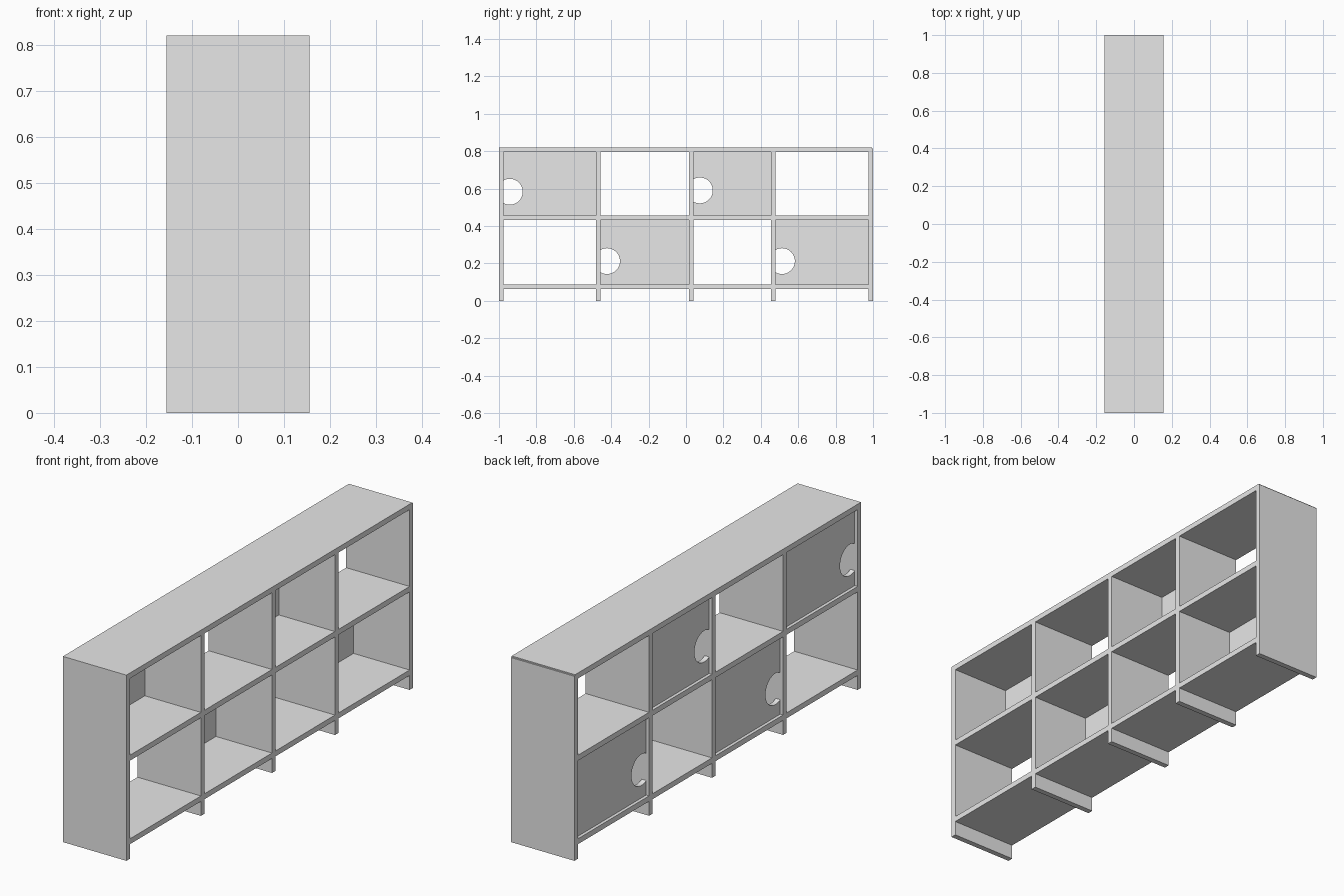
import bpy
import bmesh
from mathutils import Matrix, Vector

if "Cube" in bpy.data.objects:
    bpy.data.objects.remove(bpy.data.objects["Cube"], do_unlink=True)

GREY = (0.8, 0.8, 0.8, 1)
grey = bpy.data.materials.new("light grey board")
grey.use_nodes = True
grey.diffuse_color = GREY
grey.node_tree.nodes["Principled BSDF"].inputs["Base Color"].default_value = GREY

DEPTH = 0.155   # half the depth
BOARD = 0.024   # board thickness
HEIGHT = 0.82


def add_object(name, bm):
    bmesh.ops.recalc_face_normals(bm, faces=bm.faces)
    mesh = bpy.data.meshes.new(name)
    bm.to_mesh(mesh)
    bm.free()
    mesh.materials.append(grey)
    obj = bpy.data.objects.new(name, mesh)
    bpy.context.collection.objects.link(obj)
    return obj


def box(name, low, high):
    low, high = Vector(low), Vector(high)
    bm = bmesh.new()
    bmesh.ops.create_cube(bm, size=1, matrix=Matrix.Translation((low + high) / 2)
                          @ Matrix.Diagonal((*(high - low), 1)))
    return add_object(name, bm)


# Uprights run to the floor, so their lower ends act as the feet
uprights = [-1, -0.48, 0.016, 0.455, 1 - BOARD]
shelves = [0.064, 0.433, HEIGHT - BOARD]

box("right_end_panel", (-DEPTH, -1, 0), (DEPTH, -1 + BOARD, shelves[2]))
box("left_end_panel", (-DEPTH, 1 - BOARD, 0), (DEPTH, 1, HEIGHT - 0.005))
for i, y in enumerate(uprights[1:-1]):
    box(f"divider_{i + 1}", (-DEPTH, y, 0), (DEPTH, y + BOARD, shelves[2]))

# Top board, and shelves fitted between the uprights
box("top_board", (-DEPTH, -1, shelves[2]), (DEPTH, 0.995, HEIGHT))
for name, z in zip(("bottom_shelf", "middle_shelf"), shelves):
    for i in range(4):
        box(f"{name}_{i + 1}", (-DEPTH, uprights[i] + BOARD, z),
            (DEPTH, uprights[i + 1], z + BOARD))


# Doors in a checker pattern, each with a round finger hole cut by its edge
def door(column, row, hole_z):
    y0, y1 = uprights[column] + BOARD, uprights[column + 1]
    z0, z1 = shelves[row] + BOARD, shelves[row + 1]
    x0 = -DEPTH + 0.014
    panel = box(f"door_{column + 1}", (x0, y0, z0), (x0 + 0.022, y1, z1))
    bm = bmesh.new()
    place = Matrix.Translation((x0, y0 + 0.034, hole_z)) @ Matrix.Rotation(1.5707963, 4, "Y")
    bmesh.ops.create_cone(bm, cap_ends=True, segments=48, radius1=0.069,
                          radius2=0.069, depth=0.2, matrix=place)
    cutter = add_object(f"finger_hole_cutter_{column + 1}", bm)
    cutter.hide_render = True
    cutter.hide_set(True)
    cut = panel.modifiers.new("finger hole", "BOOLEAN")
    cut.operation = "DIFFERENCE"
    cut.solver = "EXACT"
    cut.object = cutter
    # Apply the cut and drop the helper
    bpy.context.view_layer.objects.active = panel
    panel.select_set(True)
    bpy.ops.object.modifier_apply(modifier=cut.name)
    bpy.data.objects.remove(cutter, do_unlink=True)
    bpy.ops.object.shade_smooth_by_angle()
    panel.select_set(False)


for column, row, hole_z in ((0, 1, 0.583), (1, 0, 0.212), (2, 1, 0.59), (3, 0, 0.212)):
    door(column, row, hole_z)
